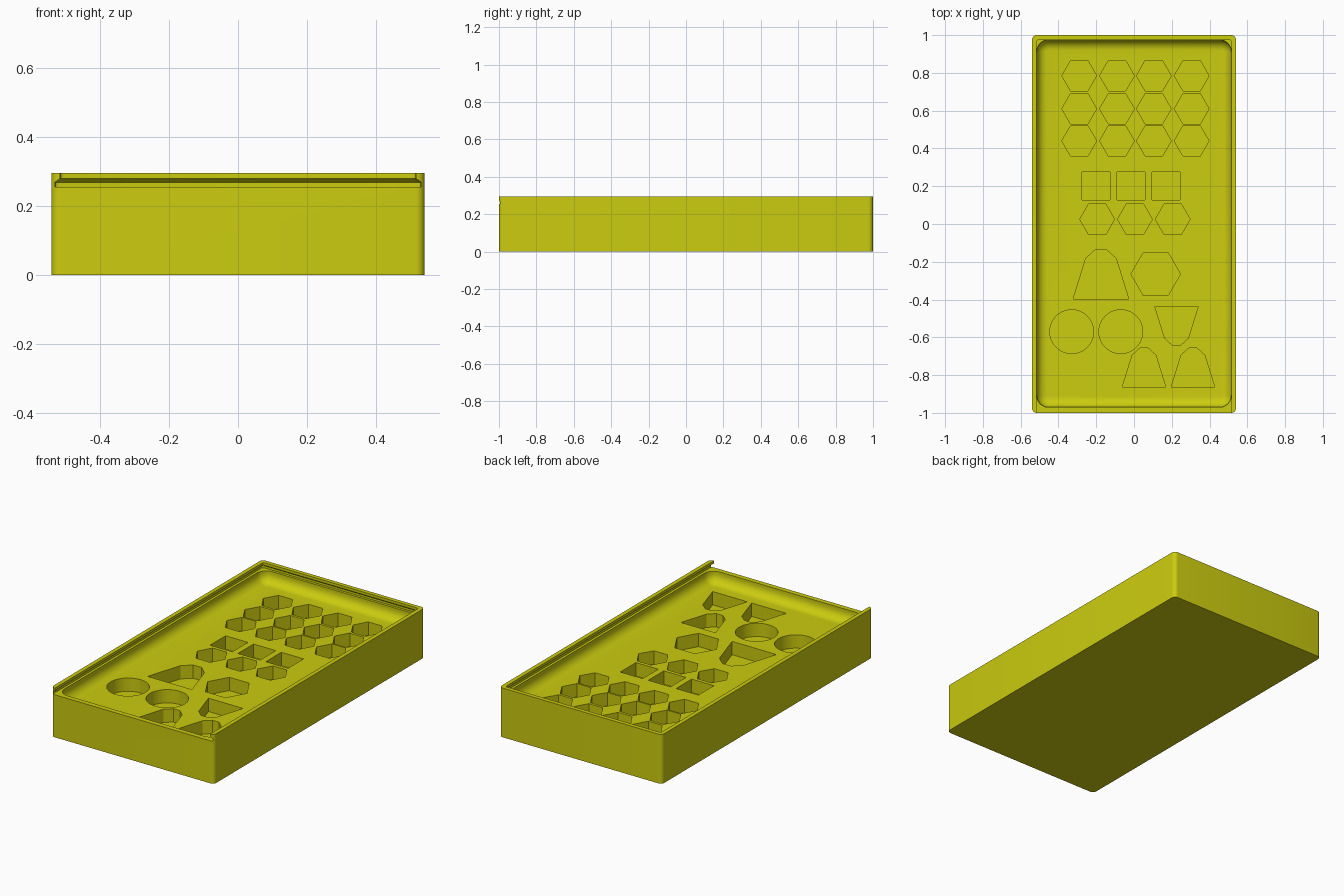
import bpy, bmesh, math

if "Cube" in bpy.data.objects:
    bpy.data.objects.remove(bpy.data.objects["Cube"])

# One flat colour for the whole tray
yellow = bpy.data.materials.new("yellow plastic")
yellow.diffuse_color = (0.604, 0.604, 0.005, 1)
yellow.use_nodes = True
yellow.node_tree.nodes["Principled BSDF"].inputs["Base Color"].default_value = yellow.diffuse_color

W, L, H = 0.54, 1.0, 0.295      # half width, half length, height
FLOOR, LEDGE = 0.187, 0.255     # tray floor, top of front wall
DEPTH = 0.08                    # pocket depth


def rounded_rect(x0, x1, y0, y1, r, n=6):
    """Counter-clockwise rounded rectangle outline."""
    pts = []
    corners = [(x1 - r, y0 + r, -90), (x1 - r, y1 - r, 0),
               (x0 + r, y1 - r, 90), (x0 + r, y0 + r, 180)]
    for cx, cy, a0 in corners:
        for i in range(n + 1):
            a = math.radians(a0 + 90 * i / n)
            pts.append((cx + r * math.cos(a), cy + r * math.sin(a)))
    return pts


def loft(name, rings):
    """Closed solid through (outline, z) rings with equal point counts."""
    bm = bmesh.new()
    loops = [[bm.verts.new((x, y, z)) for x, y in pts] for pts, z in rings]
    for a, b in zip(loops, loops[1:]):
        for i in range(len(a)):
            j = (i + 1) % len(a)
            bm.faces.new((a[i], a[j], b[j], b[i]))
    bm.faces.new(loops[0][::-1])
    bm.faces.new(loops[-1])
    bmesh.ops.recalc_face_normals(bm, faces=bm.faces)
    mesh = bpy.data.meshes.new(name)
    bm.to_mesh(mesh)
    bm.free()
    mesh.materials.append(yellow)
    obj = bpy.data.objects.new(name, mesh)
    bpy.context.collection.objects.link(obj)
    return obj


def ngon(cx, cy, r, n):
    return [(cx + r * math.cos(math.tau * i / n),
             cy + r * math.sin(math.tau * i / n)) for i in range(n)]


def square(cx, cy, h):
    return [(cx - h, cy - h), (cx + h, cy - h), (cx + h, cy + h), (cx - h, cy + h)]


def bell(cx, base, s, up=1):
    """Tapered outline with a clipped, narrow top."""
    half = [(0.147, 0), (0.08, 0.215), (0.028, 0.262)]
    pts = [(x, y) for x, y in half] + [(-x, y) for x, y in half[::-1]]
    return [(cx + x * s * up, base + y * s * up) for x, y in pts]


# Outer block
tray = loft("tray", [(rounded_rect(-W, W, -L, L, 0.025), z) for z in (0, H)])

# Main cavity with a rounded bottom edge
rings = []
R = 0.055
for i in range(9):
    a = math.radians(90 * i / 8)
    d = R * (1 - math.sin(a))
    z = FLOOR + R * (1 - math.cos(a))
    rings.append((rounded_rect(-0.515 + d, 0.515 - d, -0.97 + d, 0.975 - d, 0.062 - d), z))
rings.append((rings[-1][0], LEDGE + 0.01))
cutters = [loft("cavity_cutter", rings)]

# Dovetail lid groove, open at the front
groove = [(0.53, LEDGE), (0.53, 0.268), (0.515, 0.279), (0.515, H + 0.05)]
cutters.append(loft("lid_groove_cutter", [
    (rounded_rect(-w, w, -1.1, w + 0.46, 0.012, 3), z) for w, z in groove]))

# Storage pockets
outlines = [ngon(x, y, 0.092, 6) for x in (-0.29, -0.09, 0.105, 0.305)
            for y in (0.785, 0.61, 0.44)]
outlines += [square(x, 0.20, 0.074) for x in (-0.20, -0.015, 0.17)]
outlines += [ngon(x, 0.025, 0.092, 6) for x in (-0.195, 0.005, 0.205)]
outlines += [ngon(0.115, -0.265, 0.131, 6)]
outlines += [ngon(x, -0.57, 0.116, 48) for x in (-0.33, -0.07)]
outlines += [bell(-0.175, -0.397, 1), bell(0.053, -0.862, 0.78),
             bell(0.312, -0.862, 0.78), bell(0.225, -0.437, 0.78, -1)]
for pts in outlines:
    cutters.append(loft("pocket_cutter", [(pts, FLOOR - DEPTH), (pts, FLOOR + 0.03)]))

# Carve everything out of the block
bpy.context.view_layer.objects.active = tray
tray.select_set(True)
for c in cutters:
    mod = tray.modifiers.new("cut", "BOOLEAN")
    mod.operation, mod.solver, mod.object = "DIFFERENCE", "EXACT", c
    bpy.ops.object.modifier_apply(modifier=mod.name)
for c in cutters:
    bpy.data.objects.remove(c)

bpy.ops.object.shade_smooth_by_angle(angle=math.radians(30))
